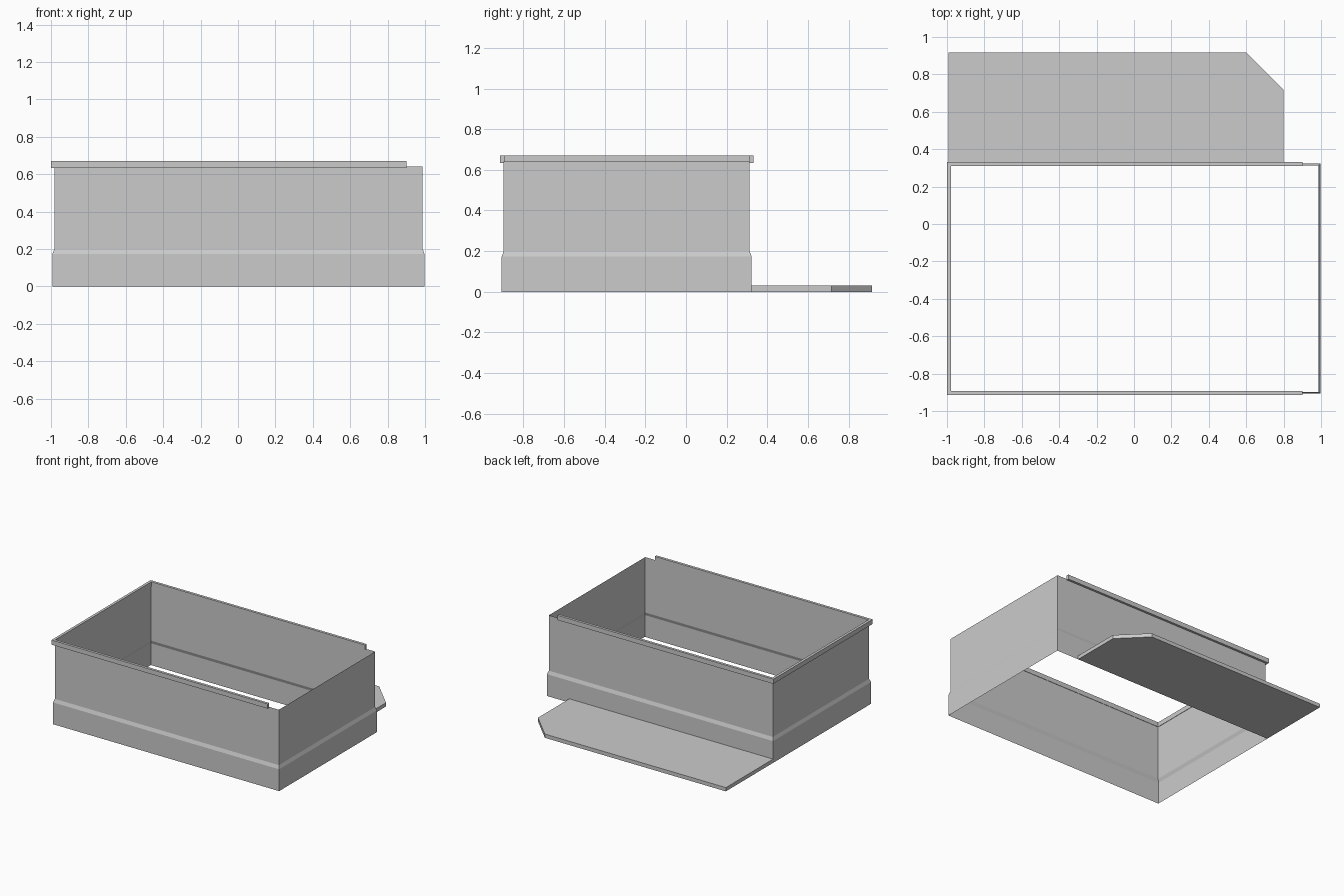
import bpy
import bmesh

if "Cube" in bpy.data.objects:
    bpy.data.objects.remove(bpy.data.objects["Cube"], do_unlink=True)

grey = bpy.data.materials.new("plain grey")
grey.use_nodes = True
colour = (0.6, 0.6, 0.6, 1)
grey.diffuse_color = colour
grey.node_tree.nodes["Principled BSDF"].inputs["Base Color"].default_value = colour


def make_object(name, bm):
    mesh = bpy.data.meshes.new(name)
    bm.to_mesh(mesh)
    bm.free()
    mesh.materials.append(grey)
    obj = bpy.data.objects.new(name, mesh)
    bpy.context.collection.objects.link(obj)
    return obj


def prism(name, outline, bottom, top):
    """Extrude a counter-clockwise plan outline into a solid."""
    bm = bmesh.new()
    face = bm.faces.new([bm.verts.new((x, y, bottom)) for x, y in outline])
    moved = bmesh.ops.extrude_face_region(bm, geom=[face])
    verts = [v for v in moved["geom"] if isinstance(v, bmesh.types.BMVert)]
    bmesh.ops.translate(bm, verts=verts, vec=(0, 0, top - bottom))
    bmesh.ops.recalc_face_normals(bm, faces=bm.faces)
    return make_object(name, bm)


# Upper wall rectangle; the plinth flares out from it
left, right, front, back = -0.982, 0.987, -0.897, 0.313
flare = 0.01

# Thin walls, open above and below
bm = bmesh.new()
rings = []
for z, out in ((0, flare), (0.173, flare), (0.2, 0), (0.64, 0)):
    corners = ((left - out, front - out), (right + out, front - out),
               (right + out, back + out), (left - out, back + out))
    rings.append([bm.verts.new((x, y, z)) for x, y in corners])
for low, high in zip(rings, rings[1:]):
    for i in range(4):
        j = (i + 1) % 4
        bm.faces.new((low[i], low[j], high[j], high[i]))
make_object("walls", bm)

# Three-sided rim, stopping short of one end
outer, inner, end = 0.018, 0.003, 0.9
prism("top_rim", [
    (end, front - outer), (end, front + inner),
    (left + inner, front + inner), (left + inner, back - inner),
    (end, back - inner), (end, back + outer),
    (left - outer, back + outer), (left - outer, front - outer),
], 0.633, 0.67)

# Ground slab behind the walls with one clipped corner
slab_front, slab_back = back + flare, 0.916
prism("back_slab", [
    (left - flare, slab_front), (0.8, slab_front), (0.8, 0.716),
    (0.6, slab_back), (left - flare, slab_back),
], 0, 0.03)
